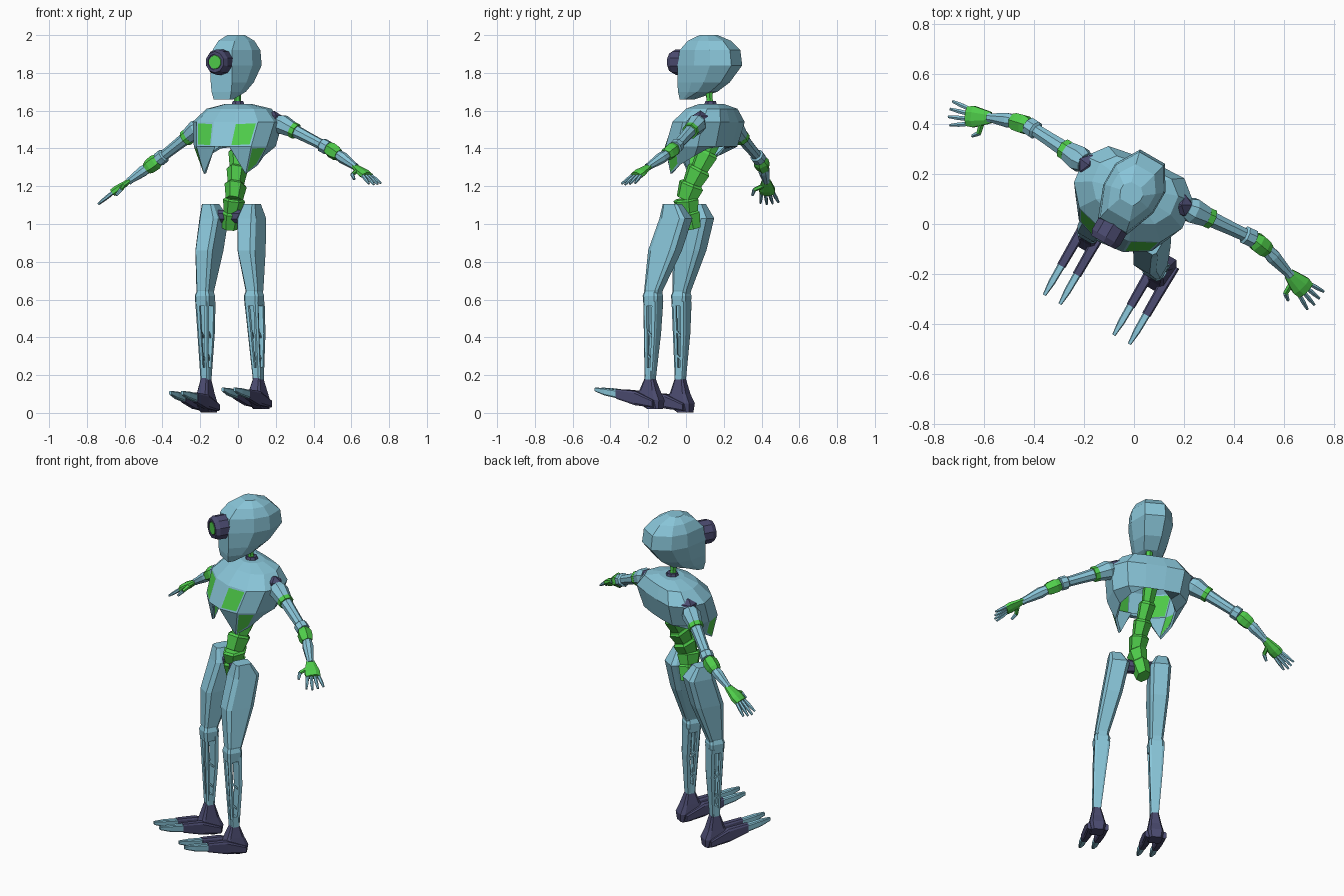
import bpy, bmesh, math
from mathutils import Matrix, Vector

if "Cube" in bpy.data.objects:
    bpy.data.objects.remove(bpy.data.objects["Cube"])


def material(name, rgb):
    m = bpy.data.materials.new(name)
    m.diffuse_color = (*rgb, 1)
    m.use_nodes = True
    m.node_tree.nodes["Principled BSDF"].inputs["Base Color"].default_value = m.diffuse_color
    return m


BLUE = material("pale_blue", (0.25, 0.56, 0.69))
GREEN = material("bright_green", (0.08, 0.62, 0.07))
DARK = material("dark_indigo", (0.07, 0.07, 0.16))


def frame(yaw, x, y):
    return Matrix.Translation((x, y, 0)) @ Matrix.Rotation(math.radians(yaw), 4, 'Z')


def loft(name, rings, mat, m=Matrix(), cap_start=True, cap_end=True):
    """Skin a stack of equal-sized rings of points."""
    bm = bmesh.new()
    rows = [[bm.verts.new(m @ Vector(p)) for p in r] for r in rings]
    n = len(rows[0])
    for a, b in zip(rows, rows[1:]):
        for i in range(n):
            j = (i + 1) % n
            bm.faces.new((a[i], a[j], b[j], b[i]))
    if cap_start:
        bm.faces.new(rows[0][::-1])
    if cap_end:
        bm.faces.new(rows[-1])
    bmesh.ops.recalc_face_normals(bm, faces=bm.faces[:])
    me = bpy.data.meshes.new(name)
    bm.to_mesh(me)
    bm.free()
    me.materials.append(mat)
    ob = bpy.data.objects.new(name, me)
    bpy.context.collection.objects.link(ob)
    return ob


def tube(name, a, b, prof, mat, n=8, side=None, squash=1.0, m=Matrix()):
    """Faceted tube from a to b; prof is a list of (position 0-1, radius)."""
    a, b = Vector(a), Vector(b)
    d = (b - a).normalized()
    s = Vector(side) if side else d.cross(Vector((0, 0, 1)))
    if s.length < 1e-3:
        s = Vector((1, 0, 0))
    s = (s - d * s.dot(d)).normalized()
    u = s.cross(d)
    rings = []
    for t, r in prof:
        c = a.lerp(b, t)
        ang = [(i + 0.5) * math.tau / n for i in range(n)]
        rings.append([c + s * r * math.cos(q) + u * r * squash * math.sin(q) for q in ang])
    return loft(name, rings, mat, m)


def block(cx, cy, z, w, d, c=0.3):
    """Chamfered rectangle ring of width w and depth d."""
    w, d = w / 2, d / 2
    k = 1 - c
    pts = [(w, -d * k), (w, d * k), (w * k, d), (-w * k, d),
           (-w, d * k), (-w, -d * k), (-w * k, -d), (w * k, -d)]
    return [(cx + x, cy + y, z) for x, y in pts]


def mirrored(half):
    return half + [(-x, y, z) for x, y, z in reversed(half)]


# Head: stacked rings with a narrow flat face and round back
HEAD = frame(-30, -0.0606, 0.035)
rings = []
for z, yf, yb, fw, mw in [(1.66, -.05, .0, .05, .05), (1.70, -.055, .13, .06, .075),
                          (1.75, -.055, .20, .065, .095), (1.84, -.055, .27, .065, .115),
                          (1.92, -.045, .26, .06, .11), (1.97, 0, .21, .05, .085),
                          (2.0, .06, .14, .03, .045)]:
    L = yb - yf
    rings.append(mirrored([(fw, yf, z), (mw, yf + .4 * L, z), (mw, yf + .7 * L, z), (mw * .5, yb, z)]))
loft("head", rings, BLUE, HEAD)

# Eye: dark barrel with a recessed green lens
tube("eye_barrel", (0, -.03, 1.857), (0, -.125, 1.857),
     [(0, .068), (.75, .068), (1, .056), (1, .043), (.93, .043)], DARK, 10, m=HEAD)
tube("eye_lens", (0, -.10, 1.857), (0, -.124, 1.857), [(0, .042), (1, .036)], GREEN, 10, m=HEAD)

# Neck
tube("neck", (0, .13, 1.58), (-.005, .12, 1.74), [(0, .03), (.5, .018), (1, .025)], GREEN, 6)
tube("neck_collar", (0, .13, 1.61), (0, .13, 1.65), [(0, .045), (1, .03)], DARK)

# Chest: open shell with a notched lower rim and green inset panels
CHEST = frame(-23, 0, .13)
shape = [(.25, -1), (.75, -.72), (1, -.2), (1, .5), (.7, .95), (.25, 1)]
rim = [1.41, 1.265, 1.31, 1.36, 1.40, 1.50]
rings = []
for k, (z, hw, vf, vb) in enumerate([(1.635, .07, -.06, .06), (1.61, .17, -.12, .11),
                                     (1.54, .235, -.19, .135), (1.41, .21, -.24, .10),
                                     (None, .16, -.215, .04)]):
    c, h = (vf + vb) / 2, (vb - vf) / 2
    rings.append(mirrored([(fx * hw, c + fy * h, z or rim[i]) for i, (fx, fy) in enumerate(shape)]))
chest = loft("chest_shell", rings, BLUE, CHEST, cap_end=False)
chest.data.materials.append(GREEN)
bm = bmesh.new()
bm.from_mesh(chest.data)
inv = CHEST.inverted()
panels = []
for f in bm.faces:
    c = inv @ f.calc_center_median()
    upper = 1.43 < c.z < 1.53 and .06 < abs(c.x) < .16 and c.y < -.1
    lower = 1.3 < c.z < 1.4 and abs(c.x) > .14 and c.y < -.08
    if upper or lower:
        panels.append(f)
bmesh.ops.inset_individual(bm, faces=panels, thickness=.014)
for f in panels:
    f.material_index = 1
bm.to_mesh(chest.data)
bm.free()
solid = chest.modifiers.new("thickness", 'SOLIDIFY')
solid.thickness = .014
solid.offset = -1

# Spine: overlapping flared vertebrae
LATERAL = (.9, -.44, 0)
spine = [(.01, .155, 1.48), (.0, .115, 1.38), (-.005, .07, 1.29), (-.012, .03, 1.21),
         (-.02, .0, 1.13), (-.03, .01, 1.06), (-.042, .03, .975)]
width = [.038, .043, .047, .050, .050, .046]
for i, (a, b) in enumerate(zip(spine, spine[1:])):
    w = width[i]
    tube(f"vertebra_{i + 1}", a, b, [(-.06, w * .9), (.08, w * 1.1), (1, w * .85)], GREEN, 6,
         side=LATERAL, squash=1.35)
tube("spine_socket", (.015, .16, 1.46), (.02, .18, 1.54), [(0, .06), (1, .05)], DARK)

# Legs
LEG = frame(-30, -.03, 0)
tube("hip_axle", (-.11, 0, 1.04), (.11, 0, 1.04), [(0, .038), (1, .038)], DARK, m=LEG)
for s, tag in ((-1, "right"), (1, "left")):
    hip = s * .115
    knee = .037 + s * .15
    ank = .054 + s * .16
    # Thigh
    loft(f"{tag}_thigh", [block(hip + s * .012, -.01, 1.105, .07, .09), block(hip, .005, 1.03, .115, .155),
                          block(hip + (knee - hip) * .4, -.045, .86, .105, .165),
                          block(knee, -.09, .65, .075, .085), block(knee, -.092, .61, .06, .07)],
         BLUE, LEG)
    # Knee cap
    loft(f"{tag}_knee", [block(knee, -.094, .645, .07, .075), block(knee, -.094, .62, .088, .09),
                         block(knee, -.094, .565, .082, .082)], BLUE, LEG)
    # Shin: calf plate, two front rods and cross struts
    loft(f"{tag}_calf", [block(knee, -.066, .59, .085, .03), block((knee + ank) / 2, -.066, .42, .07, .026),
                         block(ank, -.082, .17, .042, .022)], BLUE, LEG)
    for e in (-1, 1):
        a, b = Vector((knee + e * .027, -.122, .59)), Vector((ank + e * .012, -.110, .17))
        tube(f"{tag}_shin_rod", a, b, [(0, .014), (1, .011)], BLUE, 6, m=LEG)
        for t in (.35, .65):
            p = a.lerp(b, t)
            tube(f"{tag}_shin_strut", p, (p.x, -.07, p.z - .05), [(0, .007), (1, .007)], BLUE, 4, m=LEG)
    loft(f"{tag}_ankle_cuff", [block(ank, -.096, .24, .045, .05), block(ank, -.096, .17, .045, .045)], BLUE, LEG)
    # Foot: dark wedge tilted toe-up, with split front and two toes
    dz = .018 if s > 0 else 0
    loft(f"{tag}_foot", [block(ank, -.065, .003 + dz, .07, .07), block(ank, -.10, .05 + dz, .088, .15),
                         block(ank, -.098, .10 + dz, .07, .10), block(ank, -.096, .185, .042, .048)], DARK, LEG)
    for e in (-1, 1):
        x = ank + e * .024
        secs = [(-.05, .03, .045, .04), (-.16, .06, .04, .075), (-.275, .082, .036, .05)]
        toe = [(-.275, .082, .031, .044), (-.35, .094, .028, .038), (-.41, .106, .014, .02)]
        for nm, data, mat in (("foot_rail", secs, DARK), ("toe", toe, BLUE)):
            rr = [[(p[0] + x + 0.012 * e, y, z + dz + p[1]) for p in block(0, 0, 0, w, h)]
                  for y, z, w, h in data]
            loft(f"{tag}_{nm}", rr, mat, LEG)

# Arms: shoulder, elbow, wrist, knuckles, finger tips
ARMS = {"left": [(.19, .075, 1.55), (.50, -.07, 1.39), (.625, -.205, 1.30), (.685, -.265, 1.255), (.735, -.315, 1.205)],
        "right": [(-.18, .235, 1.53), (-.44, .405, 1.325), (-.58, .425, 1.225), (-.665, .43, 1.165), (-.745, .445, 1.10)]}
for tag, pts in ARMS.items():
    S, E, W, K, T = map(Vector, pts)
    bpy.ops.mesh.primitive_ico_sphere_add(subdivisions=1, radius=.05, location=S)
    ball = bpy.context.object
    ball.name = f"{tag}_shoulder_joint"
    ball.data.materials.append(DARK)
    # Upper arm with green band
    tube(f"{tag}_shoulder_cap", S, E, [(.06, .042), (.14, .054), (.32, .042)], BLUE)
    tube(f"{tag}_arm_band", S, E, [(.31, .043), (.38, .043)], GREEN)
    tube(f"{tag}_upper_arm", S, E, [(.37, .034), (.6, .03), (.8, .028), (.82, .038), (.92, .038)], BLUE)
    # Elbow and forearm
    d = (W - E).normalized()
    tube(f"{tag}_elbow", E - (E - S).normalized() * .03, E + d * .055,
         [(0, .032), (.3, .042), (.75, .04), (1, .032)], GREEN, 6)
    tube(f"{tag}_forearm", E, W, [(.25, .026), (.45, .031), (.9, .02), (1, .02)], BLUE)
    # Palm, flattened
    d = (K - W).normalized()
    side = d.cross(Vector((0, 0, 1))).normalized()
    if side.y > 0:
        side = -side
    tube(f"{tag}_palm", W, K, [(-.1, .024), (.1, .03), (.7, .046), (1, .042)], GREEN, 8, side=side, squash=.5)
    # Fingers and thumb
    f = T - K
    for i in range(4):
        o = i - 1.5
        a = K - d * .008 + side * o * .02
        b = K + f * (.95 - .1 * abs(o - .3)) + side * o * .032
        tube(f"{tag}_finger_{i + 1}", a, b, [(0, .0095), (.5, .010), (1, .006)], BLUE, 6)
    a = W.lerp(K, .35) + side * .03
    b = a + side * .035 + d * .008 - Vector((0, 0, .018))
    tube(f"{tag}_thumb_base", W.lerp(K, .25), b, [(0, .014), (1, .011)], GREEN, 6)
    tube(f"{tag}_thumb", b, b + d * .03 + side * .012 - Vector((0, 0, .012)), [(0, .011), (1, .007)], BLUE, 6)
